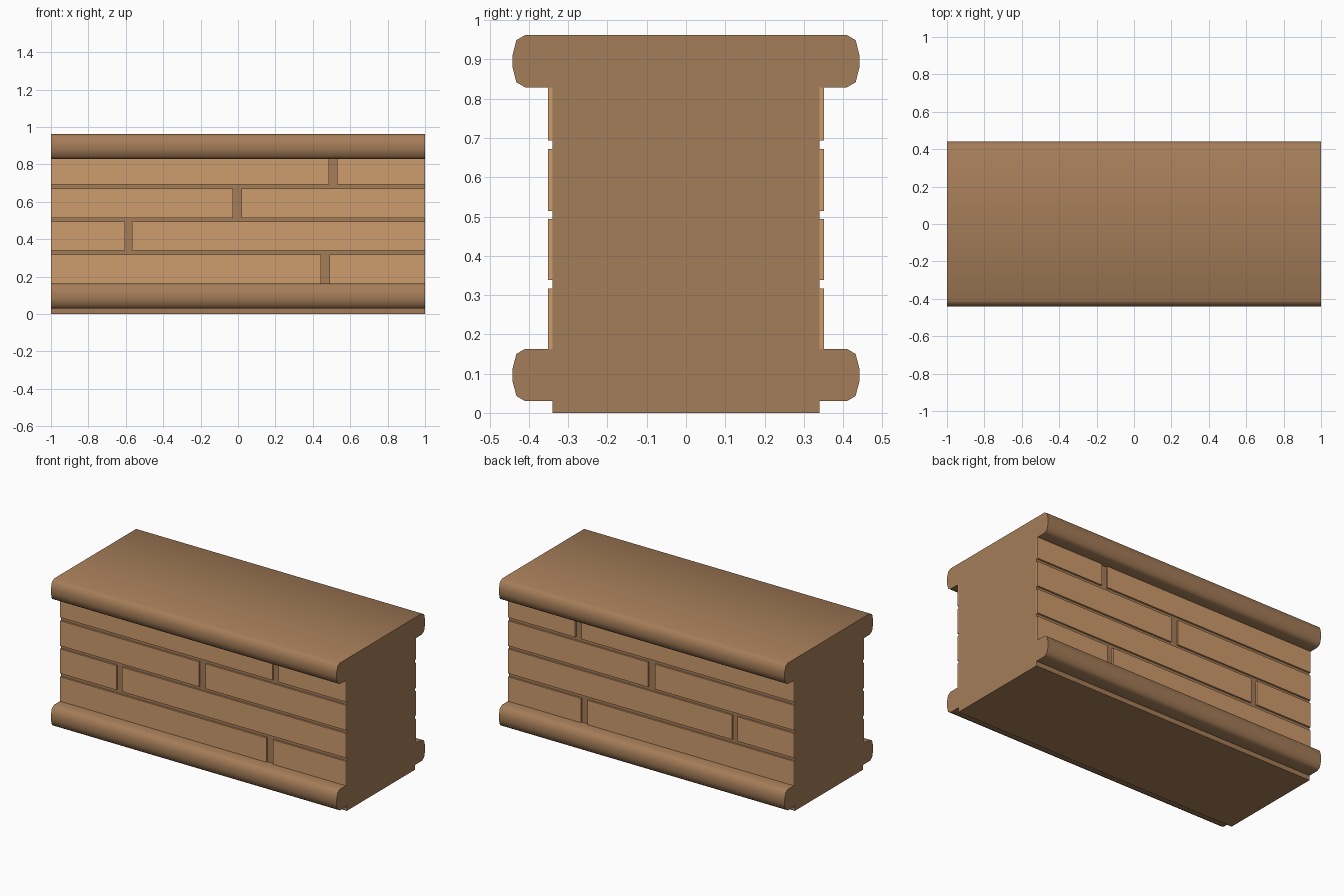
import bpy, bmesh, math

if "Cube" in bpy.data.objects:
    bpy.data.objects.remove(bpy.data.objects["Cube"])


def material(name, rgb):
    m = bpy.data.materials.new(name)
    m.diffuse_color = (*rgb, 1)
    m.use_nodes = True
    m.node_tree.nodes["Principled BSDF"].inputs["Base Color"].default_value = m.diffuse_color
    return m


DARK = material("dark_tan_stone", (0.376, 0.205, 0.098))
LIGHT = material("light_tan_brick", (0.617, 0.333, 0.15))


def finish(name, bm, mat):
    bmesh.ops.recalc_face_normals(bm, faces=bm.faces)
    mesh = bpy.data.meshes.new(name)
    bm.to_mesh(mesh)
    bm.free()
    mesh.materials.append(mat)
    obj = bpy.data.objects.new(name, mesh)
    bpy.context.collection.objects.link(obj)
    return obj


def rail(z):
    """Rounded moulding outline, bottom to top, on the +y side."""
    steps = [(0.34, 0), (0.41, 0), (0.432, 0.013), (0.442, 0.052),
             (0.442, 0.081), (0.432, 0.12), (0.41, 0.133)]
    return [(y, z + dz) for y, dz in steps]


# Wall core with a moulding along the base and the top, extruded along x
half = [(0.34, 0)] + rail(0.03) + [(0.34, 0.163)] + rail(0.829)
outline = half + [(-y, z) for y, z in reversed(half)]
bm = bmesh.new()
cap = bm.faces.new([bm.verts.new((-1, y, z)) for y, z in outline])
new = bmesh.ops.extrude_face_region(bm, geom=[cap], use_keep_orig=True)["geom"]
bmesh.ops.translate(bm, vec=(2, 0, 0),
                    verts=[g for g in new if isinstance(g, bmesh.types.BMVert)])
core = finish("wall_core", bm, DARK)
bpy.context.view_layer.objects.active = core
core.select_set(True)
bpy.ops.object.shade_smooth_by_angle(angle=math.radians(60))
core.select_set(False)

# Thin brick courses on both faces: bottom, top, joint start, joint end
courses = [
    (0.163, 0.317, 0.445, 0.49),
    (0.339, 0.494, -0.605, -0.567),
    (0.514, 0.672, -0.028, 0.02),
    (0.693, 0.829, 0.487, 0.53),
]


def add_box(bm, x0, x1, y0, y1, z0, z1):
    verts = bmesh.ops.create_cube(bm, size=1)["verts"]
    bmesh.ops.scale(bm, vec=(x1 - x0, y1 - y0, z1 - z0), verts=verts)
    bmesh.ops.translate(bm, vec=((x0 + x1) / 2, (y0 + y1) / 2, (z0 + z1) / 2),
                        verts=verts)


for name, y0, y1 in (("front_bricks", -0.351, -0.34), ("back_bricks", 0.34, 0.351)):
    bm = bmesh.new()
    for z0, z1, j0, j1 in courses:
        add_box(bm, -1, j0, y0, y1, z0, z1)
        add_box(bm, j1, 1, y0, y1, z0, z1)
    finish(name, bm, LIGHT)
